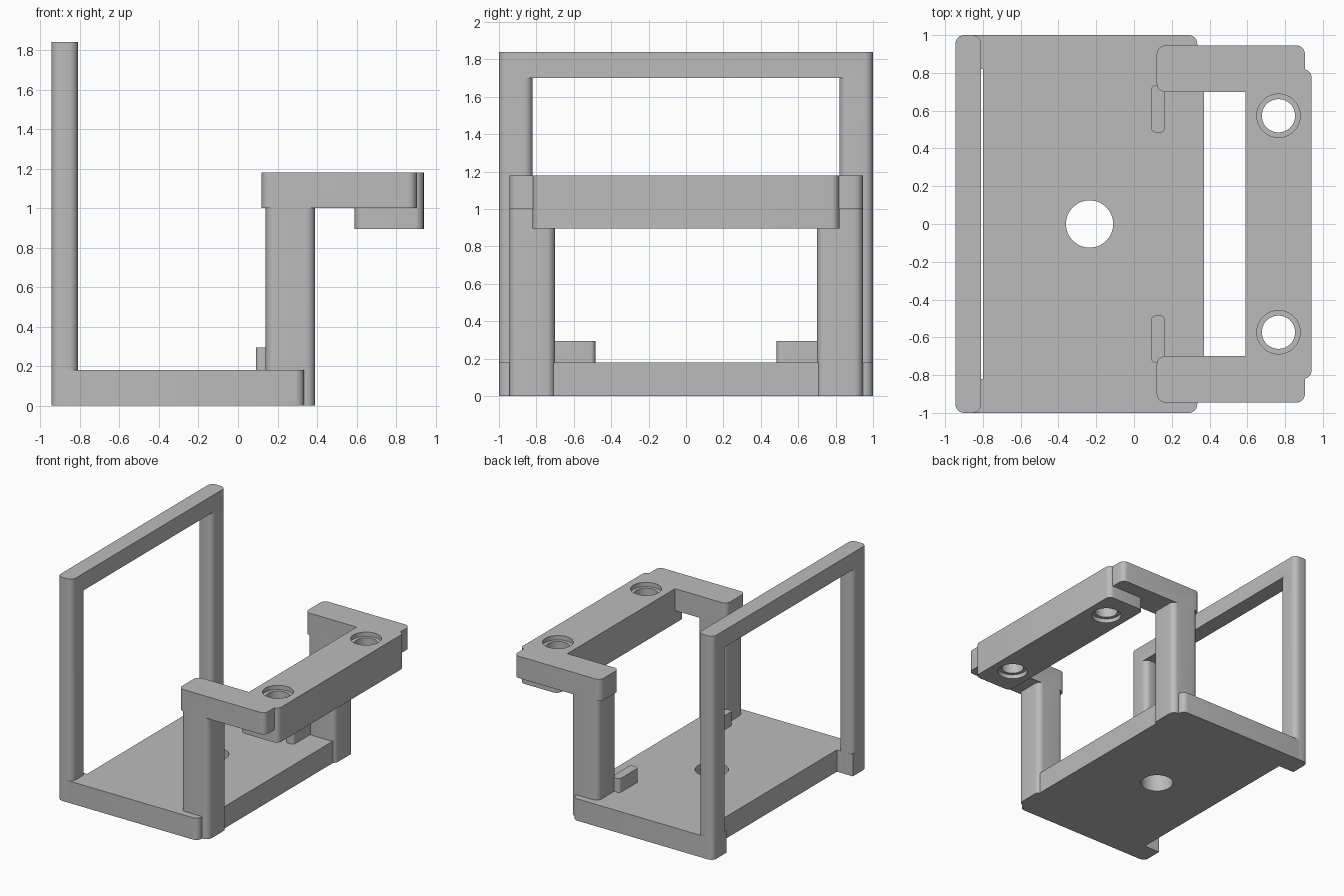
import bpy, bmesh, math

cube = bpy.data.objects.get("Cube")
if cube:
    bpy.data.objects.remove(cube)

grey = bpy.data.materials.new("plain grey")
grey.use_nodes = True
colour = (0.5, 0.5, 0.5, 1)
grey.diffuse_color = colour
grey.node_tree.nodes["Principled BSDF"].inputs["Base Color"].default_value = colour


def prism(name, x, y, z, radius=0.045, segments=6):
    """Box between the given ranges, its upright edges rounded."""
    outline = []
    corners = [(x[1], y[1], 1, 1), (x[0], y[1], -1, 1), (x[0], y[0], -1, -1), (x[1], y[0], 1, -1)]
    for quarter, (cx, cy, sx, sy) in enumerate(corners):
        for i in range(segments + 1 if radius else 1):
            a = math.pi / 2 * (quarter + i / segments)
            outline.append((cx - sx * radius + radius * math.cos(a) if radius else cx,
                            cy - sy * radius + radius * math.sin(a) if radius else cy))
    return extrude(name, outline, z)


def cylinder(name, x, y, z, radius):
    turns = [math.tau * i / 48 for i in range(48)]
    return extrude(name, [(x + radius * math.cos(a), y + radius * math.sin(a)) for a in turns], z)


def extrude(name, outline, z):
    bm = bmesh.new()
    face = bm.faces.new([bm.verts.new((px, py, z[0])) for px, py in outline])
    result = bmesh.ops.extrude_face_region(bm, geom=[face])
    for v in result["geom"]:
        if isinstance(v, bmesh.types.BMVert):
            v.co.z = z[1]
    bmesh.ops.recalc_face_normals(bm, faces=bm.faces)
    mesh = bpy.data.meshes.new(name)
    bm.to_mesh(mesh)
    bm.free()
    mesh.materials.append(grey)
    obj = bpy.data.objects.new(name, mesh)
    bpy.context.collection.objects.link(obj)
    return obj


def combine(target, other, operation):
    """Merge or cut another solid, then discard it."""
    mod = target.modifiers.new("join", "BOOLEAN")
    mod.operation, mod.solver, mod.object = operation, "EXACT", other
    bpy.context.view_layer.objects.active = target
    bpy.ops.object.modifier_apply(modifier=mod.name)
    bpy.data.objects.remove(other)


def mirrored(side, low, high):
    return (low, high) if side > 0 else (-high, -low)


BACK = (-0.945, -0.81)

# Base plate, notched between the uprights, with a centre hole
base = prism("base_plate", (-0.945, 0.335), (-1, 1), (0, 0.18))
combine(base, prism("edge", (0.2, 0.37), (-0.8, 0.8), (0, 0.18), 0), "UNION")
combine(base, prism("notch", (-1.1, -0.80), (-0.82, 0.82), (-0.1, 0.4), 0), "DIFFERENCE")
combine(base, cylinder("hole", -0.235, 0, (-0.1, 0.4), 0.125), "DIFFERENCE")

# Tall frame: top bar and two uprights
frame = prism("tall_frame", BACK, (-1, 1), (1.70, 1.84))
for side in (-1, 1):
    combine(frame, prism("upright", BACK, mirrored(side, 0.82, 1), (0, 1.75)), "UNION")

# Clamp bracket: crossbar, arms and posts
bracket = prism("clamp_bracket", (0.59, 0.94), (-0.82, 0.82), (0.895, 1.18))
for side in (-1, 1):
    arm = mirrored(side, 0.70, 0.945)
    combine(bracket, prism("arm", (0.12, 0.905), arm, (1.0, 1.18)), "UNION")
    combine(bracket, prism("post", (0.14, 0.39), arm, (0, 1.05)), "UNION")

# Screw holes, countersunk at both ends
for side in (-1, 1):
    y = side * 0.573
    for radius, z in ((0.088, (0.8, 1.3)), (0.115, (1.145, 1.3)), (0.115, (0.8, 0.93))):
        combine(bracket, cylinder("hole", 0.765, y, z, radius), "DIFFERENCE")

# Small locating tabs on the base
tabs = [prism("locating_tab_" + word, (0.09, 0.165), mirrored(side, 0.485, 0.735), (0.17, 0.295), 0.025)
        for side, word in ((-1, "right"), (1, "left"))]

# Smooth rounded corners, keep hard edges
bpy.ops.object.select_all(action="DESELECT")
for obj in (base, frame, bracket, *tabs):
    obj.select_set(True)
bpy.context.view_layer.objects.active = base
bpy.ops.object.shade_smooth_by_angle(angle=math.radians(30))
